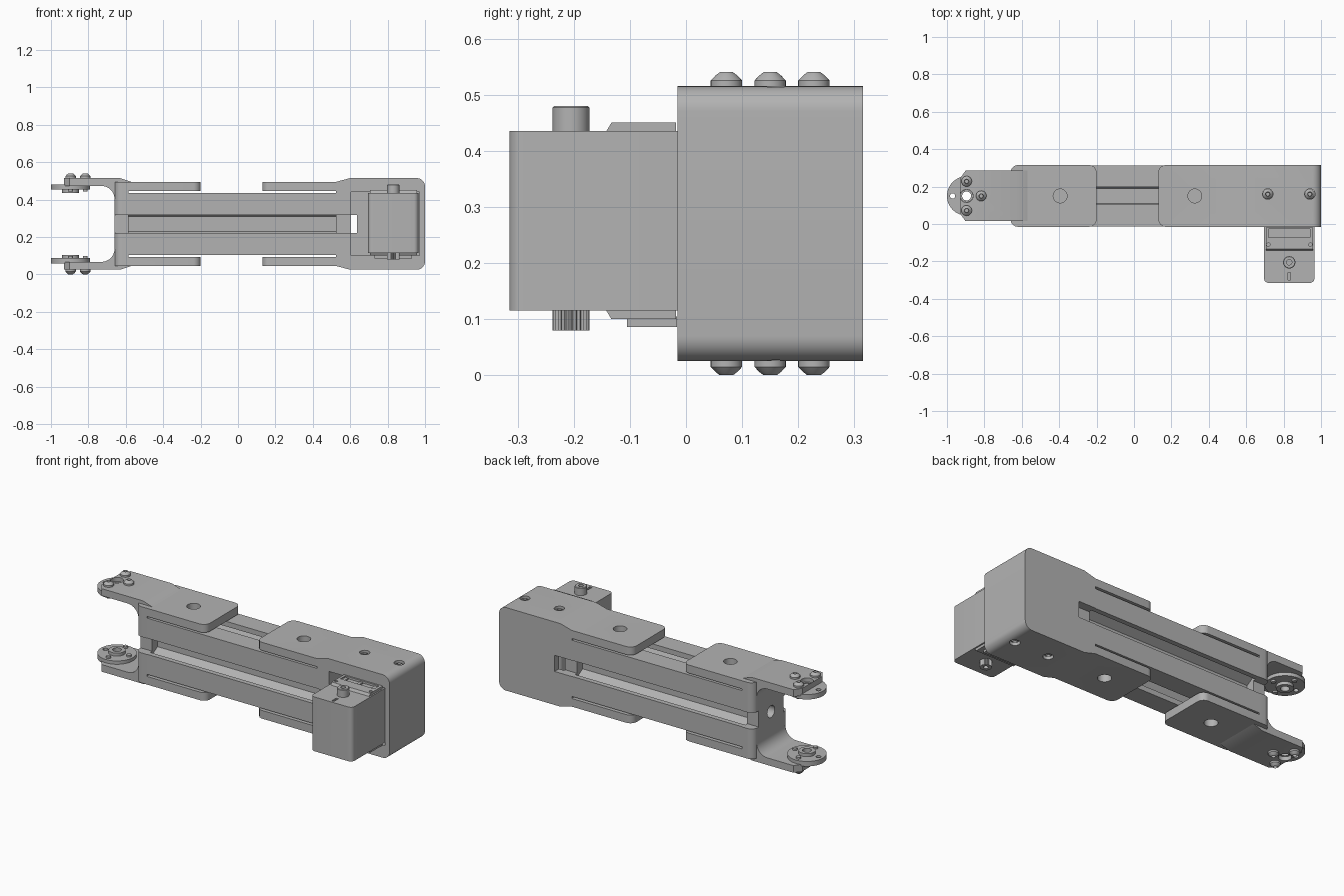
import bpy, bmesh
from math import sin, cos, pi, radians
from mathutils import Vector

old = bpy.data.objects.get("Cube")
if old:
    bpy.data.objects.remove(old, do_unlink=True)

CENTRE = Vector((0, 0.15, 0.27))   # all parts are drawn around the beam axis
parts = []

metal = bpy.data.materials.new("plain_grey")
metal.use_nodes = True
GREY = (0.45, 0.45, 0.45, 1)
metal.diffuse_color = GREY
metal.node_tree.nodes["Principled BSDF"].inputs["Base Color"].default_value = GREY


def make(name, bm):
    bmesh.ops.recalc_face_normals(bm, faces=bm.faces)
    mesh = bpy.data.meshes.new(name)
    bm.to_mesh(mesh)
    bm.free()
    mesh.materials.append(metal)
    ob = bpy.data.objects.new(name, mesh)
    ob.location = CENTRE
    bpy.context.collection.objects.link(ob)
    return ob


def prism(name, pts, axis, lo, hi, round_x=(), radius=0.04):
    """Extrude an outline along an axis; round the upright edges at given x."""
    place = {"X": lambda a, b, t: (t, a, b),
             "Y": lambda a, b, t: (a, t, b),
             "Z": lambda a, b, t: (a, b, t)}[axis]
    bm = bmesh.new()
    ends = [[bm.verts.new(place(a, b, t)) for a, b in pts] for t in (lo, hi)]
    for ring in ends:
        bm.faces.new(ring)
    n = len(pts)
    for i in range(n):
        j = (i + 1) % n
        bm.faces.new((ends[0][i], ends[0][j], ends[1][j], ends[1][i]))
    for x in round_x:
        edges = [e for e in bm.edges
                 if all(abs(v.co.x - x) < 1e-4 for v in e.verts)
                 and abs(e.verts[0].co.y - e.verts[1].co.y) < 1e-4]
        bmesh.ops.bevel(bm, geom=edges, offset=radius, segments=8,
                        profile=0.5, affect="EDGES")
    return make(name, bm)


def box(name, x, y, z, **kw):
    return prism(name, [(x[0], y[0]), (x[1], y[0]), (x[1], y[1]), (x[0], y[1])],
                 "Z", *z, **kw)


def arc(cx, cy, r, a0, a1, n=10):
    return [(cx + r * cos(radians(a0 + (a1 - a0) * i / n)),
             cy + r * sin(radians(a0 + (a1 - a0) * i / n))) for i in range(n + 1)]


def rod(name, a, b, r, lo, hi, axis="Z", n=32):
    return prism(name, arc(a, b, r, 0, 360, n)[:-1], axis, lo, hi)


def lathe(name, x, y, profile, n=28):
    bm = bmesh.new()
    vs = [bm.verts.new((x + r, y, z)) for r, z in profile]
    es = [bm.edges.new(p) for p in zip(vs, vs[1:])]
    bmesh.ops.spin(bm, geom=vs + es, cent=(x, y, 0), axis=(0, 0, 1),
                   angle=2 * pi, steps=n)
    bmesh.ops.remove_doubles(bm, verts=bm.verts, dist=1e-5)
    return make(name, bm)


def finish(ob, cutters=(), mirror=False):
    """Cut, optionally mirror top to bottom, and bake the result."""
    for c in cutters:
        m = ob.modifiers.new("cut", "BOOLEAN")
        m.operation, m.solver, m.object = "DIFFERENCE", "EXACT", c
    if mirror:
        m = ob.modifiers.new("mirror", "MIRROR")
        m.use_axis = (False, False, True)
        m.use_mirror_merge = False
    bpy.context.view_layer.update()
    dg = bpy.context.evaluated_depsgraph_get()
    mesh = bpy.data.meshes.new_from_object(ob.evaluated_get(dg))
    ob.modifiers.clear()
    ob.data = mesh
    for c in cutters:
        bpy.data.objects.remove(c, do_unlink=True)
    parts.append(ob)
    return ob


# Slotted beam
H, S = 0.166, 0.0475
side = [(H, -H), (H, -S), (H - 0.03, -S), (H - 0.03, -0.08), (H - 0.1, -0.04)]
side += [(a, -b) for a, b in reversed(side[1:])]
section = []
for k in range(4):
    c, s = (1, 0, -1, 0)[k], (0, 1, 0, -1)[k]
    section += [(a * c - b * s, a * s + b * c) for a, b in side]
finish(prism("beam", [(a * 0.98, b) for a, b in section], "X", -0.59, 0.53))

# Fork bracket: end wall with a plate above and below the beam
W = 0.165
fork = box("fork_bracket", (-0.66, -0.2), (-W, W), (-0.225, 0.225), round_x=(-0.66, -0.2))
finish(fork, [
    box("beam_cut", (-0.585, -0.1), (-0.3, 0.3), (-0.177, 0.177)),
    box("front_notch", (-0.7, -0.5), (-0.2, -0.115), (-S, S)),
    box("back_notch", (-0.7, -0.5), (0.115, 0.2), (-S, S)),
    rod("end_hole", 0, 0, 0.035, -0.7, -0.55, "X"),
    rod("plate_hole", -0.395, 0, 0.037, -0.4, 0.4)])

# Fork arms with a filleted root and a chamfered tip
HX = -0.895
arm = prism("fork_arm", [(-0.57, 0.225), (-0.63, 0.245), (-0.93, 0.245), (-0.93, 0.203)]
            + arc(-0.73, 0.133, 0.07, 90, 0) + [(-0.6, 0.13), (-0.58, 0.2)],
            "Y", -0.135, 0.135)
tip_cuts = [prism("tip_cut", [(-0.9, s * 0.136), (-0.94, s * 0.08), (-0.94, s * 0.2),
                              (-0.9, s * 0.2)], "Z", 0.1, 0.3) for s in (-1, 1)]
finish(arm, tip_cuts + [rod("hub_hole", HX, 0, 0.035, 0.1, 0.3)], True)

# Round horns on the fork arms
horn = lathe("horn_disc", HX, 0, [(0.024, 0.222), (0.024, 0.165), (0.045, 0.165),
             (0.045, 0.183), (0.105, 0.183), (0.105, 0.212), (0.034, 0.212),
             (0.034, 0.222), (0.024, 0.222)], 48)
finish(horn, [rod("small_hole", HX - 0.075, 0, 0.014, 0.1, 0.3)], True)


def screw(name, x, y, z, r):
    prof = [(0, -0.011), (0.35, -0.011), (0.42, 0.025), (0.7, 0.019),
            (1, 0.01), (1, -0.01), (0, -0.02)]
    finish(lathe(name, x, y, [(a * r, z + b) for a, b in prof]), mirror=True)


for i, (dx, dy) in enumerate(((0, 0.078), (0, -0.078), (0.078, 0))):
    screw(f"horn_screw_{i + 1}", HX + dx, dy, 0.245, 0.028)
    finish(rod("screw_tip", HX + dx, dy, 0.013, 0.172, 0.2), mirror=True)

# Motor housing: rounded box, beam plates and an open front pocket
half = [(0.13, 0.225), (0.525, 0.225), (0.6, 0.245)] + arc(0.955, 0.2, 0.045, 90, 0)
housing = prism("motor_housing", half + [(a, -b) for a, b in reversed(half)],
                "Y", -W, W, round_x=(0.13,))
seats = (0.715, 0.94)
finish(housing, [
    box("beam_cut", (0.05, 0.525), (-0.3, 0.3), (-0.177, 0.177)),
    box("pocket", (0.605, 0.97), (-0.3, 0.125), (-0.17, 0.17)),
    box("back_window", (0.5, 0.637), (0.115, 0.3), (-S, S)),
    box("front_notch", (0.5, 0.62), (-0.3, -0.115), (-S, S)),
    rod("plate_hole", 0.325, 0, 0.037, -0.4, 0.4)]
    + [rod("screw_seat", x, 0.01, 0.028, -0.4, 0.4) for x in seats])
for x in seats:
    screw("housing_screw", x, 0.01, 0.215, 0.0275)

# Motor case, partly inside the pocket
MX, MY = 0.83, -0.355
case = box("motor_case", (0.695, 0.965), (-0.465, 0.03), (-0.155, 0.165),
           round_x=(0.695, 0.965), radius=0.025)
finish(case, [box("case_notch", (MX - 0.007, MX + 0.007), (-0.45, -0.41), (0.155, 0.2))])
cover = prism("motor_cover", [(-0.295, 0.16), (-0.283, 0.18), (-0.168, 0.18),
              (-0.168, -0.17), (-0.283, -0.17), (-0.295, -0.15)], "X", 0.705, 0.957)
finish(cover, [box("socket", (0.72, 0.94), (-0.222, -0.178), (0.168, 0.3)),
               rod("hole", 0.718, -0.26, 0.009, 0.17, 0.3),
               rod("hole", 0.943, -0.26, 0.009, 0.17, 0.3)])
for x in (0.735, 0.83, 0.925):
    finish(box("socket_pin_block", (x - 0.01, x + 0.01), (-0.215, -0.185), (0.16, 0.176)))
finish(box("lower_tab", (0.73, 0.93), (-0.255, -0.166), (-0.184, -0.165)))

# Motor shafts: plain boss above, splined shaft below
finish(lathe("upper_shaft", MX, MY, [(0, 0.18), (0.014, 0.18), (0.014, 0.21),
             (0.03, 0.21), (0.033, 0.207), (0.033, 0.15), (0, 0.15)]))
spline = [(MX + r * cos(pi * i / 24), MY + r * sin(pi * i / 24))
          for i in range(48) for r in ((0.033, 0.029)[i % 2],)]
finish(prism("splined_shaft", spline, "Z", -0.19, -0.15),
       [rod("shaft_hole", MX, MY, 0.013, -0.25, -0.17)])

# Smooth round surfaces, keep edges crisp
bpy.ops.object.select_all(action="DESELECT")
for ob in parts:
    ob.select_set(True)
bpy.context.view_layer.objects.active = parts[0]
bpy.ops.object.shade_smooth_by_angle(angle=radians(30))
